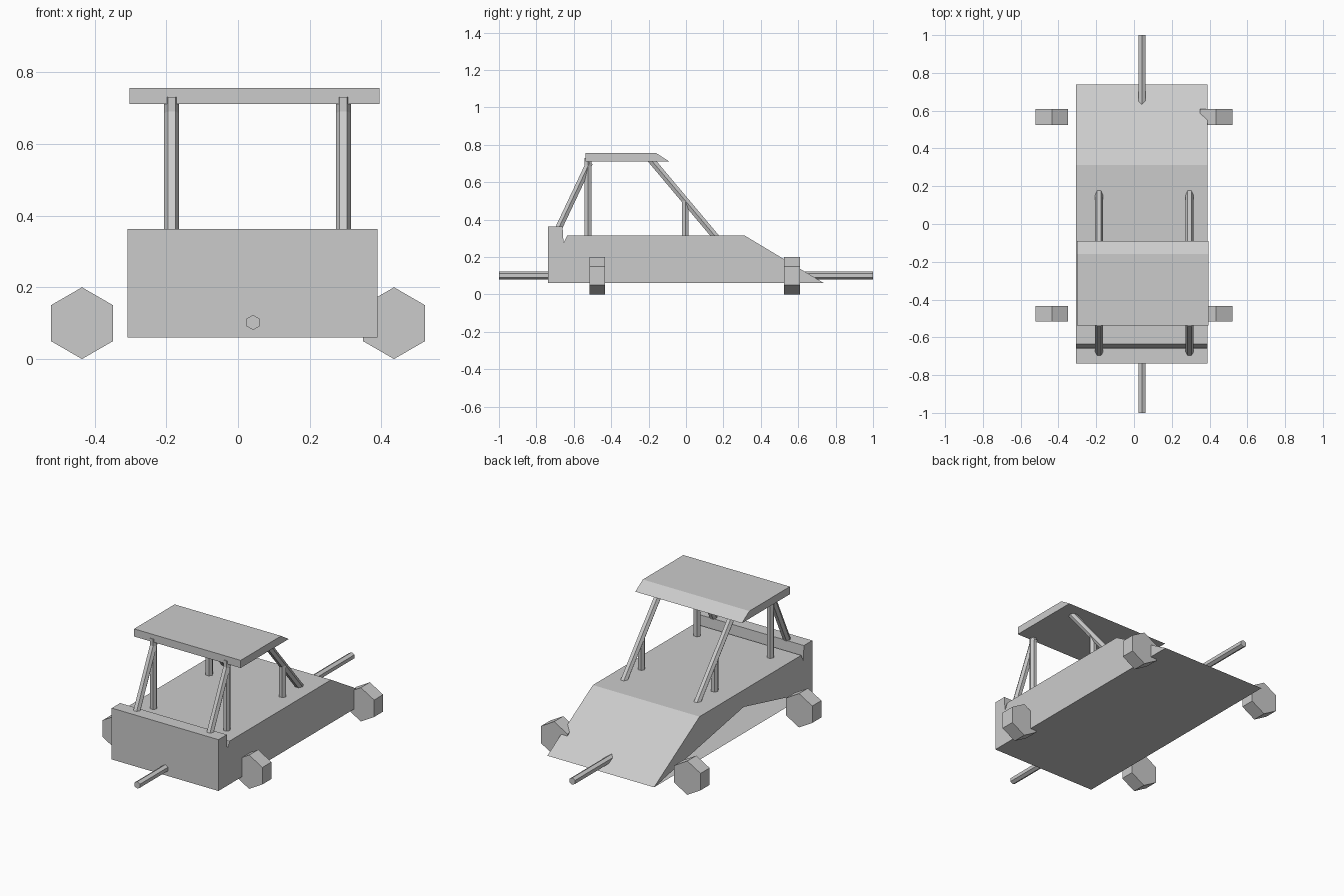
import bpy, bmesh
from mathutils import Vector, Matrix

cube = bpy.data.objects.get("Cube")
if cube:
    bpy.data.objects.remove(cube, do_unlink=True)

# Single plain grey for everything
grey = bpy.data.materials.new("plain_grey")
grey.use_nodes = True
colour = (0.6, 0.6, 0.6, 1)
grey.diffuse_color = colour
grey.node_tree.nodes["Principled BSDF"].inputs["Base Color"].default_value = colour


def finish(name, bm):
    bmesh.ops.recalc_face_normals(bm, faces=bm.faces[:])
    mesh = bpy.data.meshes.new(name)
    bm.to_mesh(mesh)
    bm.free()
    mesh.materials.append(grey)
    obj = bpy.data.objects.new(name, mesh)
    bpy.context.collection.objects.link(obj)
    return obj


def extrude_profile(bm, profile, x0, x1):
    """Walls of a (y, z) profile swept along x; returns both vertex rings."""
    rings = [[bm.verts.new((x, y, z)) for y, z in profile] for x in (x0, x1)]
    a, b = rings
    for i in range(len(profile)):
        j = (i + 1) % len(profile)
        bm.faces.new((a[i], a[j], b[j], b[i]))
    return a, b


def hex_bar(name, start, end, radius, side):
    """Six-sided bar from start to end, with one corner pointing along side."""
    start, end, side = Vector(start), Vector(end), Vector(side)
    axis = (end - start).normalized()
    side = (side - axis * side.dot(axis)).normalized()
    up = axis.cross(side)
    turn = Matrix((side, up, axis)).transposed().to_4x4()
    bm = bmesh.new()
    bmesh.ops.create_cone(bm, cap_ends=True, segments=6, radius1=radius,
                          radius2=radius, depth=(end - start).length)
    # Put a corner of the hexagon exactly on local x
    corner = Vector((bm.verts[:][0].co.x, bm.verts[:][0].co.y))
    spin = Matrix.Rotation(corner.angle_signed(Vector((1, 0))) * -1, 4, "Z")
    bm.transform(Matrix.Translation((start + end) / 2) @ turn @ spin)
    return finish(name, bm)


# Body: wedge hull with a raised bumper and a narrow notch behind it
bm = bmesh.new()
hull = [(-0.738, 0.06), (-0.738, 0.363), (-0.66, 0.363), (-0.655, 0.275),
        (-0.635, 0.315), (0.313, 0.315), (0.738, 0.06)]
right, left = extrude_profile(bm, hull, -0.308, 0.389)
bm.faces.new(left)
# The -x wall is open in a triangle along the floor
bm.faces.new(right[:5])
apex = bm.verts.new((-0.308, -0.098, 0.215))
for a, b in ((0, 4), (4, 5), (5, 6)):
    bm.faces.new((right[a], right[b], apex))
finish("body", bm)

# Roof slab with a slanted rear edge
bm = bmesh.new()
slab = [(-0.538, 0.711), (-0.538, 0.756), (-0.16, 0.756), (-0.09, 0.711)]
for ring in extrude_profile(bm, slab, -0.302, 0.394):
    bm.faces.new(ring)
finish("roof", bm)

# Roof frame: the same four bars on each side
bars = {
    "front_post": ((-0.524, 0.29), (-0.524, 0.73)),
    "front_brace": ((-0.69, 0.335), (-0.515, 0.705)),
    "rear_post": ((-0.004, 0.29), (-0.004, 0.5)),
    "rear_brace": ((0.165, 0.3), (-0.192, 0.725)),
}
for label, x in (("right", -0.185), ("left", 0.294)):
    for part, (low, high) in bars.items():
        hex_bar(f"{part}_{label}", (x, *low), (x, *high), 0.021, (1, 0, 0))

# Long pole running through the body
hex_bar("pole", (0.042, -1, 0.102), (0.042, 1, 0.102), 0.021, (0, 0, 1))

# Hexagonal wheels
for end, y in (("front", -0.475), ("rear", 0.567)):
    for label, x in (("right", -0.435), ("left", 0.435)):
        hex_bar(f"{end}_wheel_{label}", (x, y - 0.042, 0.1),
                (x, y + 0.042, 0.1), 0.1, (0, 0, 1))
